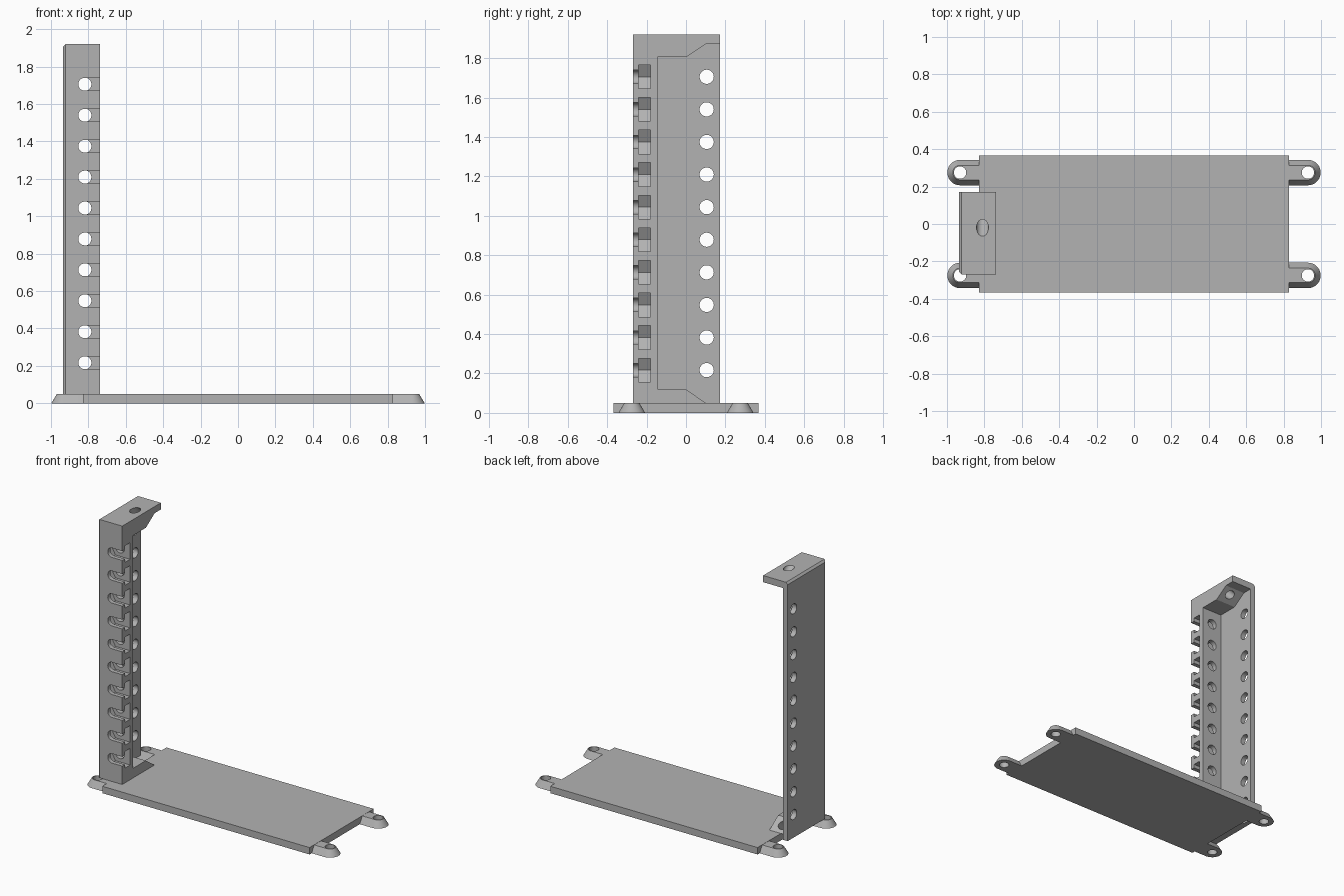
import bpy, bmesh
from math import pi, cos, sin, radians
from mathutils import Matrix, Vector

if "Cube" in bpy.data.objects:
    bpy.data.objects.remove(bpy.data.objects["Cube"], do_unlink=True)

grey = bpy.data.materials.new("plain grey")
grey.use_nodes = True
grey.diffuse_color = (0.45, 0.45, 0.45, 1)
grey.node_tree.nodes["Principled BSDF"].inputs["Base Color"].default_value = grey.diffuse_color


def to_object(name, bm):
    bmesh.ops.recalc_face_normals(bm, faces=bm.faces)
    mesh = bpy.data.meshes.new(name)
    bm.to_mesh(mesh)
    bm.free()
    mesh.materials.append(grey)
    obj = bpy.data.objects.new(name, mesh)
    bpy.context.collection.objects.link(obj)
    return obj


def place(axis, u, v, w):
    return {"x": (w, u, v), "y": (u, w, v), "z": (u, v, w)}[axis]


def loft(bm, axis, first, second, lo, hi):
    """Closed solid between two matching outlines along an axis."""
    a = [bm.verts.new(place(axis, u, v, lo)) for u, v in first]
    b = [bm.verts.new(place(axis, u, v, hi)) for u, v in second]
    bm.faces.new(a)
    bm.faces.new(b[::-1])
    for i in range(len(a)):
        j = (i + 1) % len(a)
        bm.faces.new((a[i], b[i], b[j], a[j]))


def prisms(name, axis, outlines, lo, hi):
    bm = bmesh.new()
    for outline in outlines:
        loft(bm, axis, outline, outline, lo, hi)
    return to_object(name, bm)


def circle(u, v, r, n=32):
    return [(u + r * cos(2 * pi * i / n), v + r * sin(2 * pi * i / n)) for i in range(n)]


def tongue(u, v, r, end, n=20):
    """Half circle around (u, v) with straight sides running to u = end."""
    side = 1 if end > u else -1
    arc = [(u - side * r * sin(pi * i / n), v + r * cos(pi * i / n)) for i in range(n + 1)]
    return [(end, v + r)] + arc + [(end, v - r)]


def rect(u0, u1, v0, v1):
    return [(u0, v0), (u1, v0), (u1, v1), (u0, v1)]


def tilted_rod(name, start, end, r):
    a, b = Vector(start), Vector(end)
    turn = (b - a).to_track_quat("Z", "Y").to_matrix().to_4x4()
    bm = bmesh.new()
    bmesh.ops.create_cone(bm, cap_ends=True, segments=32, radius1=r, radius2=r,
                          depth=(b - a).length, matrix=Matrix.Translation((a + b) / 2) @ turn)
    return to_object(name, bm)


def cut(obj, cutters):
    for c in cutters:
        c.hide_render = True
        mod = obj.modifiers.new("cut", "BOOLEAN")
        mod.operation, mod.solver, mod.object = "DIFFERENCE", "EXACT", c
    graph = bpy.context.evaluated_depsgraph_get()
    mesh = bpy.data.meshes.new_from_object(obj.evaluated_get(graph))
    obj.modifiers.clear()
    obj.data = mesh
    for c in cutters:
        bpy.data.objects.remove(c, do_unlink=True)


# Levels and columns
BASE_TOP, TOP = 0.05, 1.92
LEFT, RIGHT, FRONT, BACK = -0.935, -0.738, -0.27, 0.172
HOLE_X, SCREW_X = -0.82, -0.81
rows = [0.217 + i * 0.1654 for i in range(10)]
parts = []

# Base plate with a blind slanted screw hole
base = prisms("base_plate", "z", [rect(-0.83, 0.83, -0.367, 0.367)], 0, BASE_TOP)
cut(base, [tilted_rod("base_screw_cutter", (SCREW_X, -0.005, 0.03), (SCREW_X, 0.125, 0.16), 0.032)])
parts.append(base)

# Four tapered mounting feet
for sx, side in ((-1, "right"), (1, "left")):
    for sy, end in ((-1, "front"), (1, "back")):
        u, v = sx * 0.93, sy * 0.275
        bm = bmesh.new()
        loft(bm, "z", tongue(u, v, 0.068, sx * 0.82), tongue(u, v, 0.039, sx * 0.82), 0, BASE_TOP - 0.001)
        foot = to_object(f"{end}_{side}_foot", bm)
        cut(foot, [prisms("foot_cutter", "z", [circle(u, v, 0.033)], -0.1, 0.1)])
        parts.append(foot)

# Upright block with its outer top and front edges chamfered
bm = bmesh.new()
block = rect(FRONT, BACK, BASE_TOP, TOP)
loft(bm, "x", block, block, LEFT, RIGHT)
edges = [e for e in bm.edges if all(abs(p.co.x - LEFT) < 1e-4 for p in e.verts)
         and (all(p.co.z > 1 for p in e.verts) or all(p.co.y < 0 for p in e.verts))]
bmesh.ops.bevel(bm, geom=edges, offset=0.014, segments=1, affect="EDGES")
upright = to_object("upright", bm)

# Hollow leaves a side wall, front wall, top bracket and bottom gusset
hollow = [(-0.145, 0.12), (0, 0.12), (0.1, BASE_TOP), (0.115, 0.04), (0.3, 0.04),
          (0.3, 1.872), (0.1, 1.872), (0, 1.805), (-0.145, 1.805)]


def nut_outline(z, h=0.06):
    tip = 2 * h / 3 ** 0.5
    return [(HOLE_X - tip, z), (HOLE_X - tip / 2, z + h), (-0.7, z + h),
            (-0.7, z - h), (HOLE_X - tip / 2, z - h)]


cut(upright, [
    prisms("hollow_cutter", "x", [hollow], LEFT + 0.037, -0.7),
    prisms("side_hole_cutter", "x", [circle(0.105, z, 0.036) for z in rows], -1.1, -0.87),
    prisms("nut_cutter", "y", [nut_outline(z) for z in rows], -0.24, -0.18),
    prisms("slot_cutter", "y", [tongue(HOLE_X, z, 0.034, -0.7) for z in rows], -0.35, -0.23),
    prisms("front_hole_cutter", "y", [circle(HOLE_X, z, 0.036) for z in rows], -0.19, -0.1),
    tilted_rod("top_screw_cutter", (SCREW_X, -0.12, 2.02), (SCREW_X, 0.13, 1.77), 0.032),
    tilted_rod("low_screw_cutter", (SCREW_X, -0.005, 0.03), (SCREW_X, 0.125, 0.16), 0.032),
])
parts.append(upright)

# Smooth round surfaces, crisp edges
bpy.ops.object.select_all(action="DESELECT")
for p in parts:
    p.select_set(True)
bpy.context.view_layer.objects.active = upright
bpy.ops.object.shade_smooth_by_angle(angle=radians(28))
